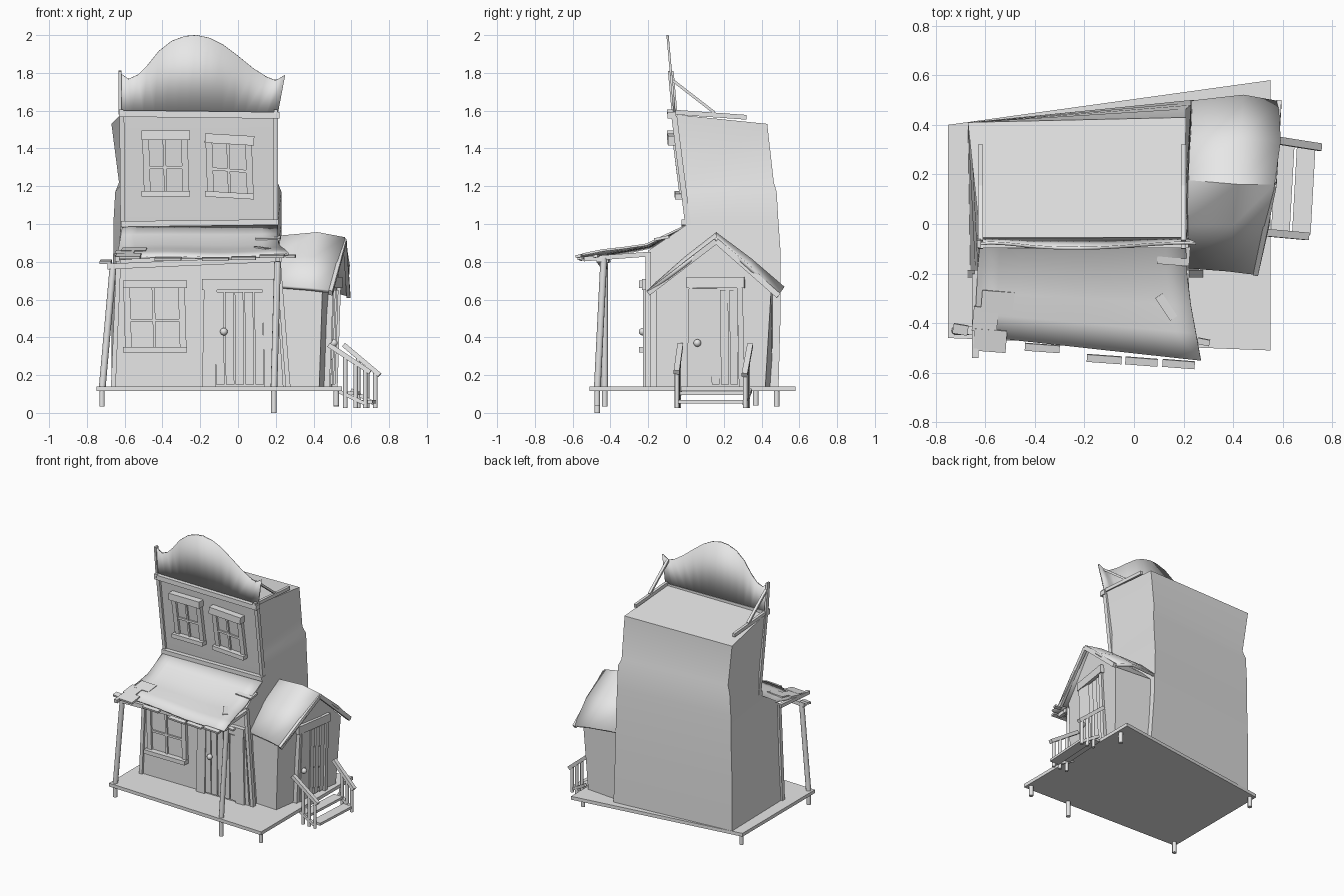
import bpy, bmesh, math
from mathutils import Vector

if "Cube" in bpy.data.objects:
    bpy.data.objects.remove(bpy.data.objects["Cube"])

GREY = (0.8, 0.8, 0.8, 1)
mat = bpy.data.materials.new("plain_grey")
mat.use_nodes = True
mat.diffuse_color = GREY
mat.node_tree.nodes["Principled BSDF"].inputs["Base Color"].default_value = GREY


def finish(name, bm, angle=None):
    bmesh.ops.recalc_face_normals(bm, faces=bm.faces)
    me = bpy.data.meshes.new(name)
    bm.to_mesh(me)
    bm.free()
    ob = bpy.data.objects.new(name, me)
    bpy.context.collection.objects.link(ob)
    me.materials.append(mat)
    if angle:
        bpy.ops.object.select_all(action='DESELECT')
        ob.select_set(True)
        bpy.context.view_layer.objects.active = ob
        bpy.ops.object.shade_smooth_by_angle(angle=math.radians(angle))
    return ob


def beam(name, p, q, w=0.03, d=0.02, n=(0, -1, 0)):
    """Board from p to q, w wide, d deep along n."""
    p, q, n = Vector(p), Vector(q), Vector(n)
    a = (q - p).normalized()
    s = a.cross(n).normalized() * w / 2
    t = s.cross(a).normalized() * d / 2
    bm = bmesh.new()
    ends = [[bm.verts.new(c + i * s + j * t) for i, j in ((-1, -1), (1, -1), (1, 1), (-1, 1))]
            for c in (p, q)]
    for e in ends:
        bm.faces.new(e)
    for i in range(4):
        j = (i + 1) % 4
        bm.faces.new((ends[0][i], ends[0][j], ends[1][j], ends[1][i]))
    return finish(name, bm)


def pole(name, p, q, r=0.015):
    p, q = Vector(p), Vector(q)
    bm = bmesh.new()
    bmesh.ops.create_cone(bm, cap_ends=True, segments=10, radius1=r, radius2=r, depth=(q - p).length)
    rot = (q - p).to_track_quat('Z', 'Y')
    for v in bm.verts:
        v.co = rot @ v.co + (p + q) / 2
    return finish(name, bm, 40)


def loft(name, rings, angle=None):
    bm = bmesh.new()
    vs = [[bm.verts.new(c) for c in r] for r in rings]
    n = len(vs[0])
    for a, b in zip(vs, vs[1:]):
        for i in range(n):
            bm.faces.new((a[i], a[(i + 1) % n], b[(i + 1) % n], b[i]))
    bm.faces.new(vs[0])
    bm.faces.new(vs[-1])
    return finish(name, bm, angle)


def sheet(name, rows, thick, angle=50):
    bm = bmesh.new()
    vs = [[bm.verts.new(c) for c in r] for r in rows]
    for a, b in zip(vs, vs[1:]):
        for i in range(len(a) - 1):
            bm.faces.new((a[i], a[i + 1], b[i + 1], b[i]))
    ob = finish(name, bm, angle)
    mod = ob.modifiers.new("thickness", 'SOLIDIFY')
    mod.thickness, mod.offset = thick, 0
    return ob


def knob(name, c):
    bm = bmesh.new()
    bmesh.ops.create_uvsphere(bm, u_segments=12, v_segments=8, radius=0.02)
    bmesh.ops.translate(bm, vec=c, verts=bm.verts)
    finish(name, bm, 60)


# Walls as maps from (across, height, outward) to space
def lower(u, z, o=0): return Vector((u, -0.2 - o, z))
def upper(u, z, o=0): return Vector((u, 0.01 - (z - 1) * 0.127 - o, z))
def side(u, z, o=0): return Vector((0.43 + 0.155 * (u + 0.16) + 0.035 * (z - 0.14) + o, u, z))


def window(name, wall, u0, u1, z0, z1, skew=0, lintel=0.04):
    n = wall(0, z0, 1) - wall(0, z0)
    um = (u0 + u1) / 2
    bar = lambda part, a, b, w, d, o=0.01: beam(name + part, wall(*a, o), wall(*b, o), w, d, n)
    bar("_pane", (um, z0), (um, z1 - 0.02), u1 - u0 - 0.04, 0.008, 0.004)
    bar("_left_jamb", (u0 + 0.03, z0), (u0 + 0.02, z1), 0.035, 0.03)
    bar("_right_jamb", (u1 - 0.02, z0), (u1 - 0.03, z1 + skew), 0.035, 0.03)
    bar("_sill", (u0, z0), (u1, z0 + skew), 0.03, 0.06, 0.02)
    bar("_lintel", (u0, z1), (u1, z1 + skew), lintel, 0.06, 0.02)
    bar("_upright", (um, z0), (um - 0.01, z1), 0.015, 0.02)
    zm = z0 + (z1 - z0) * 0.45
    bar("_crossbar", (u0 + 0.03, zm), (u1 - 0.03, zm + skew), 0.015, 0.02)


def door(name, wall, u0, u1, z1, count, jamb):
    n = wall(0, 0, 1) - wall(0, 0)
    step = (u1 - u0) / count
    beam(name + "_leaf", wall((u0 + u1) / 2, 0.14, 0.006), wall((u0 + u1) / 2, z1, 0.006), u1 - u0, 0.012, n)
    for i in range(count):
        u = u0 + step * (i + 0.5)
        beam(f"{name}_plank_{i}", wall(u, 0.15, 0.014), wall(u - 0.005, z1 - 0.01, 0.014), step * 0.86, 0.012, n)
    for s, u in ((-1, u0), (1, u1)):
        c = u + s * jamb / 2
        beam(f"{name}_jamb_{s}", wall(c, 0.14, 0.012), wall(c - s * 0.01, z1 + 0.02, 0.012), jamb, 0.03, n)
    beam(name + "_lintel", wall(u0 - jamb, z1 + 0.03, 0.015), wall(u1 + jamb, z1 + 0.03, 0.015), 0.06, 0.035, n)


# Deck and its legs
deck = [(-0.75, -0.46), (0.55, -0.51), (0.55, 0.58), (-0.75, 0.4)]
loft("deck", [[(x, y, z) for x, y in deck] for z in (0.115, 0.14)])
for i, (x, y, z) in enumerate([(-0.72, -0.43, 0.035), (0.19, -0.47, 0), (0.52, -0.47, 0.04),
                               (0.52, 0.48, 0.035), (-0.72, 0.37, 0.04)]):
    pole(f"deck_leg_{i}", (x, y, z), (x, y, 0.12))

# Crooked main house: height, left front x, right front x, front y, left back x, y, right back x, y
levels = [(0.14, -0.66, 0.26, -0.2, -0.67, 0.41, 0.26, 0.49), (0.5, -0.64, 0.23, -0.2, -0.67, 0.41, 0.24, 0.5),
          (0.86, -0.63, 0.21, -0.2, -0.66, 0.41, 0.23, 0.5), (1.0, -0.62, 0.21, 0.01, -0.66, 0.41, 0.23, 0.49),
          (1.17, -0.61, 0.2, -0.012, -0.65, 0.41, 0.23, 0.48), (1.22, -0.61, 0.19, -0.018, -0.63, 0.4, 0.21, 0.465)]
rings = [[(a, f, z), (b, f, z), (e, g, z), (c, d, z)] for z, a, b, f, c, d, e, g in levels]
rings.append([(-0.62, -0.06, 1.58), (0.2, -0.06, 1.58), (0.21, 0.43, 1.53), (-0.67, 0.41, 1.53)])
loft("house_walls", rings, 35)

# Trim boards
for name, p, q in [("lower_right_trim", (0.265, -0.2, 0.14), (0.21, -0.2, 0.85)),
                   ("lower_left_trim", (-0.66, -0.2, 0.14), (-0.63, -0.2, 0.85)),
                   ("upper_left_trim", upper(-0.61, 1), upper(-0.615, 1.57)),
                   ("upper_right_trim", upper(0.2, 1), upper(0.2, 1.57))]:
    beam(name, p, q, 0.025, 0.03)
beam("ledge_low", (-0.62, 0, 1.0), (0.215, 0, 1.01), 0.03, 0.05)
beam("ledge_high", (-0.63, -0.075, 1.585), (0.22, -0.075, 1.575), 0.035, 0.045)

# Windows and doors
window("upper_left_window", upper, -0.51, -0.255, 1.16, 1.47, 0, 0.05)
window("upper_right_window", upper, -0.175, 0.085, 1.16, 1.455, -0.015, 0.05)
window("porch_window", lower, -0.61, -0.27, 0.335, 0.68)
door("front_door", lower, -0.12, 0.14, 0.65, 5, 0.07)
knob("front_door_knob", lower(-0.075, 0.43, 0.03))
beam("wall_plank", lower(0.225, 0.14, 0.005), lower(0.19, 0.68, 0.005), 0.03, 0.015)

# False front: wavy outline, leaning forwards
outline = [(-0.625, 1.8), (-0.58, 1.768), (-0.53, 1.79), (-0.48, 1.84), (-0.42, 1.915), (-0.35, 1.97), (-0.28, 1.995),
           (-0.22, 2.0), (-0.15, 1.985), (-0.08, 1.95), (0, 1.89), (0.08, 1.825), (0.15, 1.78), (0.2, 1.76), (0.25, 1.79)]
lean = lambda x, z: (x, -0.06 - (z - 1.58) * 0.09, z)
base = [(-0.62 + 0.83 * i / 14, 1.58) for i in range(15)]
sheet("false_front", [[lean(x, z) for x, z in base], [lean(x, z) for x, z in outline]], 0.012)
beam("false_front_post", lean(-0.625, 1.58), lean(-0.625, 1.81), 0.015, 0.03)
for x, name in ((-0.62, "left"), (0.2, "right")):
    beam(name + "_brace", (x, -0.07, 1.76), (x, 0.15, 1.59), 0.02, 0.015)
    beam(name + "_brace_foot", (x, -0.1, 1.595), (x, 0.32, 1.565), 0.02, 0.025, (0, 0, 1))

# Porch roof: sagging sheet, with beam and posts
prof = [(0.01, 0.995, -0.61, 0.21), (-0.09, 0.94, -0.62, 0.21), (-0.19, 0.885, -0.63, 0.215),
        (-0.3, 0.865, -0.635, 0.23), (-0.4, 0.85, -0.64, 0.25), (-0.5, 0.825, -0.64, 0.27)]
rows = []
for k, (y, z, x0, x1) in enumerate(prof):
    f = k / 5
    rows.append([(x0 + (x1 - x0) * t, y - 0.05 * f * (2 * t - 1),
                  z + f * (0.008 * math.sin(7 * t) + 0.02 * (t - 0.6))) for t in [i / 10 for i in range(11)]])
sheet("porch_roof", rows, 0.012)
beam("porch_beam", (-0.69, -0.43, 0.775), (0.23, -0.46, 0.815), 0.03, 0.03)
pole("porch_left_post", (-0.72, -0.43, 0.12), (-0.66, -0.43, 0.79), 0.018)
pole("porch_right_post", (0.19, -0.47, 0.12), (0.21, -0.435, 0.82), 0.018)
for x in (-0.64, 0.21):
    beam(f"porch_side_beam_{x}", (x, -0.54, 0.815), (x, -0.2, 0.84), 0.025, 0.025, (0, 0, 1))

# Loose shingles: x, y, z, size x, size y, turn
for i, (x, y, z, w, h) in enumerate([(-0.55, -0.31, 0.86, 0.13, 0.09), (-0.6, -0.38, 0.845, 0.1, 0.1),
        (-0.58, -0.465, 0.83, 0.13, 0.09), (-0.7, -0.42, 0.8, 0.06, 0.04), (-0.37, -0.495, 0.815, 0.14, 0.03),
        (-0.12, -0.54, 0.815, 0.14, 0.03), (0.03, -0.55, 0.82, 0.13, 0.03), (0.18, -0.56, 0.83, 0.13, 0.03),
        (0.28, -0.47, 0.83, 0.05, 0.025), (0.16, -0.12, 0.925, 0.13, 0.08)]):
    beam(f"loose_shingle_{i}", (x - w / 2, y, z), (x + w / 2, y - 0.01, z), h, 0.015, (0, -0.2, 1))
beam("roof_splinter", (0.1, -0.29, 0.875), (0.16, -0.38, 0.865), 0.035, 0.015, (0, 0, 1))

# Side annex with gable roof
loft("annex_walls", [
    [(0.1, -0.14, 0.14), (0.1, 0.46, 0.14), (0.1, 0.46, 0.66), (0.1, 0.17, 0.91), (0.1, -0.14, 0.66)],
    [(0.43, -0.16, 0.14), (0.52, 0.42, 0.14), (0.54, 0.45, 0.64), (0.525, 0.16, 0.92), (0.447, -0.16, 0.66)]], 35)
sheet("annex_roof", [
    [(0.19, -0.17, 0.67), (0.18, 0.0, 0.82), (0.18, 0.18, 0.925), (0.2, 0.34, 0.81), (0.22, 0.49, 0.67)],
    [(0.38, -0.185, 0.655), (0.4, 0.0, 0.82), (0.42, 0.16, 0.947), (0.43, 0.34, 0.81), (0.44, 0.515, 0.66)],
    [(0.5, -0.2, 0.64), (0.545, 0.0, 0.79), (0.565, 0.16, 0.92), (0.59, 0.33, 0.775), (0.58, 0.49, 0.625)]], 0.02, 30)
beam("annex_front_bargeboard", (0.49, -0.2, 0.635), (0.565, 0.16, 0.91), 0.03, 0.02, (1, 0, 0))
beam("annex_back_bargeboard", (0.565, 0.16, 0.91), (0.585, 0.49, 0.62), 0.03, 0.02, (1, 0, 0))
door("annex_door", side, 0.035, 0.28, 0.66, 5, 0.03)
knob("annex_door_knob", side(0.06, 0.37, 0.035))

# Side steps with railings
for i, (x, z) in enumerate(((0.59, 0.105), (0.675, 0.06))):
    beam(f"step_{i}", (x, -0.04, z), (x + 0.02, 0.32, z), 0.075, 0.018, (0, 0, 1))
for name, top, end in [("front", (0.48, -0.03, 0.36), (0.7, -0.05, 0.215)),
                       ("back", (0.56, 0.34, 0.36), (0.75, 0.31, 0.2))]:
    top, end = Vector(top), Vector(end)
    beam(name + "_rail", top, end, 0.025, 0.03)
    beam(name + "_stringer", (top.x + 0.04, top.y, 0.12), (end.x - 0.03, end.y, 0.05), 0.02, 0.02)
    for i, t in enumerate((0.4, 0.65, 0.88)):
        p = top.lerp(end, t)
        pole(f"{name}_baluster_{i}", (p.x, p.y, 0.025), p, 0.012)
